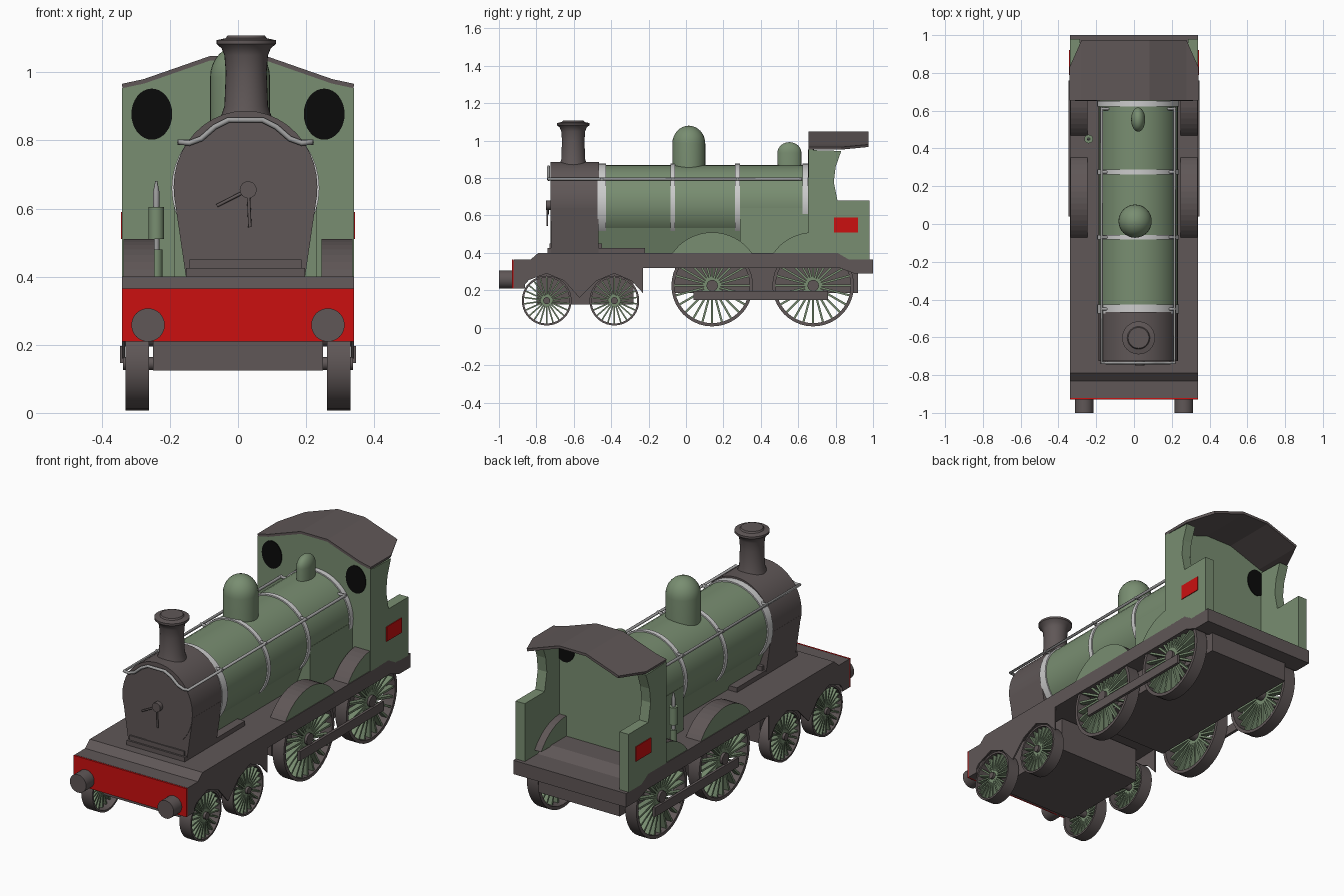
import bpy, bmesh
from math import cos, sin, pi, sqrt
from mathutils import Matrix, Vector

cube = bpy.data.objects.get("Cube")
if cube:
    bpy.data.objects.remove(cube, do_unlink=True)


def material(name, r, g, b):
    m = bpy.data.materials.new(name)
    m.use_nodes = True
    m.diffuse_color = (r, g, b, 1)
    bsdf = next(n for n in m.node_tree.nodes if n.type == 'BSDF_PRINCIPLED')
    bsdf.inputs["Base Color"].default_value = (r, g, b, 1)
    bsdf.inputs["Roughness"].default_value = 0.8
    return m


GREEN = material("sage green", .19, .27, .165)
GREY = material("warm dark grey", .115, .095, .095)
RED = material("signal red", .6, .005, .005)
SILVER = material("pale band grey", .6, .6, .6)
STEEL = material("rail grey", .35, .35, .35)
BLACK = material("window black", .003, .003, .003)


def finish(name, bm, *mats, smooth=False):
    bmesh.ops.recalc_face_normals(bm, faces=bm.faces)
    me = bpy.data.meshes.new(name)
    bm.to_mesh(me)
    bm.free()
    ob = bpy.data.objects.new(name, me)
    bpy.context.scene.collection.objects.link(ob)
    for m in mats:
        me.materials.append(m)
    if smooth:
        bpy.ops.object.select_all(action='DESELECT')
        ob.select_set(True)
        bpy.context.view_layer.objects.active = ob
        bpy.ops.object.shade_smooth_by_angle(angle=0.6)
    return ob


def to_axis(axis, u, v, d):
    return {'X': (d, u, v), 'Y': (u, d, v), 'Z': (u, v, d)}[axis]


def prism(name, axis, pts, a, b, mat, side_mat=None):
    """Extrude an outline along an axis; side_mat colours the swept faces."""
    bm = bmesh.new()
    ends = [[bm.verts.new(to_axis(axis, u, v, d)) for u, v in pts] for d in (a, b)]
    for ring in ends:
        bm.faces.new(ring)
    n = len(pts)
    for i in range(n):
        j = (i + 1) % n
        f = bm.faces.new((ends[0][i], ends[0][j], ends[1][j], ends[1][i]))
        f.material_index = 1 if side_mat else 0
    return finish(name, bm, *([mat, side_mat] if side_mat else [mat]))


def box(name, x, y, z, mat):
    return prism(name, 'Z', [(x[0], y[0]), (x[1], y[0]), (x[1], y[1]), (x[0], y[1])], *z, mat)


def lathe(name, axis, centre, profile, mat, n=32, stretch=(1, 1), smooth=True, ring=False):
    """Spin (radius, position) points about an axis; ring closes the profile on itself."""
    bm = bmesh.new()
    rows = [[bm.verts.new(to_axis(axis, centre[0] + r * stretch[0] * cos(2 * pi * k / n),
                                  centre[1] + r * stretch[1] * sin(2 * pi * k / n), d))
             for k in range(n)] for r, d in profile]
    pairs = list(zip(rows, rows[1:]))
    if ring:
        pairs.append((rows[-1], rows[0]))
    else:
        bm.faces.new(rows[0])
        bm.faces.new(rows[-1])
    for p, q in pairs:
        for k in range(n):
            j = (k + 1) % n
            bm.faces.new((p[k], p[j], q[j], q[k]))
    return finish(name, bm, mat, smooth=smooth)


def rod(name, axis, centre, r, a, b, mat, n=24):
    return lathe(name, axis, centre, [(r, a), (r, b)], mat, n)


def tube(name, pts, r, mat):
    cu = bpy.data.curves.new(name, 'CURVE')
    cu.dimensions = '3D'
    cu.bevel_depth, cu.bevel_resolution, cu.use_fill_caps = r, 2, True
    sp = cu.splines.new('POLY')
    sp.points.add(len(pts) - 1)
    for p, c in zip(sp.points, pts):
        p.co = (*c, 1)
    cu.materials.append(mat)
    ob = bpy.data.objects.new(name, cu)
    bpy.context.scene.collection.objects.link(ob)


# Footplate, buffer beam and underframe
prism("footplate", 'X', [(-.92, .3), (-.92, .365), (-.83, .365), (-.79, .4), (.81, .4), (.87, .365),
                         (1, .365), (1, .29), (.9, .29), (.82, .32), (-.23, .32)], -.34, .34, GREY)
box("buffer_beam", (-.34, .34), (-.922, -.86), (.21, .36), GREY)
box("beam_face", (-.34, .34), (-.93, -.922), (.21, .365), RED)
prism("bogie_frame", 'X', [(-.8, .31), (-.8, .125), (-.28, .125), (-.28, .31)], -.25, .25, GREY)
box("rear_frame", (-.245, .245), (-.06, .92), (.185, .33), GREY)

# Wheel: rim ring, hub and radial spokes
def wheel(label, s, y, z, r, spokes, width):
    a, b = s * .262, s * .33
    mid = (a + b) / 2 + s * .012
    lathe(label + "_rim", 'X', (y, z), [(r, a), (r, b), (r * .92, b), (r * .92, a)], GREY, 40, ring=True)
    rod(label + "_hub", 'X', (y, z), r * .14, s * .24, s * .337, GREY, 16)
    bm = bmesh.new()
    for k in range(spokes):
        m = (Matrix.Translation((mid, y, z)) @ Matrix.Rotation(2 * pi * k / spokes, 4, 'X')
             @ Matrix.Translation((0, 0, r * .52)) @ Matrix.Diagonal((.03, width, r * .84, 1)))
        bmesh.ops.create_cube(bm, size=1, matrix=m)
    finish(label + "_spokes", bm, GREEN)


def splasher(label, s, y):
    r, base = .26, .145
    half = sqrt(r * r - base * base)
    end = math_angle = Vector((half, base)).angle(Vector((1, 0)))
    arc = [(y + r * cos(end + (pi - 2 * end) * k / 16), .25 + r * sin(end + (pi - 2 * math_angle) * k / 16))
           for k in range(17)]
    prism(label, 'X', arc, s * .245, s * .336, GREEN, GREY)


for s, side in ((1, "left"), (-1, "right")):
    for y, n in ((-.745, "front"), (-.383, "second")):
        wheel(f"{side}_{n}_bogie_wheel", s, y, .145, .133, 22, .008)
    for y, n in ((.14, "driving"), (.68, "trailing")):
        wheel(f"{side}_{n}_wheel", s, y, .222 + .003, .218, 24, .011)
        splasher(f"{side}_{n}_splasher", s, y)
    # Scalloped skirt around the bogie wheels
    prism(side + "_skirt", 'X', [(-.92, .34), (-.92, .21), (-.88, .21), (-.84, .255), (-.745, .29), (-.65, .25),
                                 (-.57, .16), (-.48, .25), (-.383, .29), (-.29, .25), (-.23, .185),
                                 (-.23, .34)], s * .332, s * .34, GREY)
    box(side + "_coupling_rod", sorted((s * .331, s * .346)), (.04, .76), (.147, .197), GREY)
    rod(side + "_buffer", 'Y', (s * .264, .258), .049, -1, -.92, GREY)
    # Cab side with cutaway, number plate and front window
    prism(side + "_cab_side", 'X', [(.66, .398), (.66, .95), (.83, .945), (.8, .86), (.79, .78), (.81, .68),
                                    (.98, .68), (.98, .362), (.87, .362), (.81, .398)],
          s * .285, s * .34, GREEN)
    box(side + "_cab_plate", sorted((s * .338, s * .344)), (.79, .92), (.51, .59), RED)
    lathe(side + "_cab_window", 'Y', (s * .253, .877), [(1, .651), (1, .684)], BLACK,
          stretch=(.06, .075))

# Cab front and faceted roof
ROOF = [(-.34, .953), (-.275, .967), (-.08, 1.035), (.08, 1.035), (.275, .967), (.34, .953)]
prism("cab_front", 'Y', [(-.34, .398)] + ROOF + [(.34, .398)], .655, .68, GREEN)
bm = bmesh.new()
near = [bm.verts.new((x, .655, z + .006)) for x, z in ROOF]
far = [bm.verts.new((x, .83 if abs(x) > .3 else .975, z + .006)) for x, z in ROOF]
for i in range(len(ROOF) - 1):
    bm.faces.new((near[i], near[i + 1], far[i + 1], far[i]))
roof = finish("cab_roof", bm, GREY)
mod = roof.modifiers.new("thickness", 'SOLIDIFY')
mod.thickness, mod.offset = .014, 0

# Boiler, smokebox, saddle and firebox
CX, CZ = .022, .66
rod("boiler", 'Y', (CX, CZ), .21, -.47, .66, GREEN, 40)
lathe("smokebox", 'Y', (CX, CZ + .003), [(1, -.725), (1, -.465)], GREY, 40, (.211, .224))
for label, a, b, mat in (("smokebox_saddle", -.722, -.468, GREY), ("firebox", .29, .658, GREEN)):
    low = .175 if mat == GREY else .21
    prism(label, 'Y', [(CX - low, .4), (CX + low, .4), (CX + .21, .64), (CX - .21, .64)], a, b, mat)
prism("boiler_cradle", 'Y', [(CX - .12, .4), (CX + .12, .4), (CX + .17, .54), (CX - .17, .54)],
      -.47, .3, GREEN)
box("saddle_base", (CX - .175, CX + .175), (-.74, -.22), (.395, .425), GREY)
box("saddle_step", (CX - .165, CX + .165), (-.73, -.45), (.42, .45), GREY)
for i, (y, w) in enumerate(((-.45, .045), (-.07, .025), (.275, .025), (.637, .028))):
    rod(f"boiler_band_{i + 1}", 'Y', (CX, CZ), .217, y - w / 2, y + w / 2, SILVER, 40)

# Smokebox door hub and handles
rod("door_hub", 'Y', (.03, .655), .025, -.748, -.72, GREY, 16)
tube("door_handle_long", [(.03, -.738, .655), (-.062, -.738, .608)], .005, GREY)
tube("door_handle_short", [(.03, -.742, .655), (.035, -.742, .545)], .005, GREY)

# Chimney and domes
lathe("chimney", 'Z', (CX + .002, -.603),
      [(.085, .84), (.064, .9), (.06, 1.0), (.064, 1.05), (.072, 1.07), (.087, 1.083), (.087, 1.094),
       (.06, 1.1), (.055, 1.108)], GREY)


def dome(name, centre, r, base, spring, top, stretch):
    cap = [(r * cos(t * pi / 16), spring + (top - spring) * sin(t * pi / 16)) for t in range(8)]
    lathe(name, 'Z', centre, [(r, base)] + cap + [(.002, top)], GREEN, 32, stretch)


dome("steam_dome", (.006, .015), .088, .8, .985, 1.08, (1, 1))
dome("safety_valve_cover", (CX, .553), .064, .82, .935, .992, (.58, 1))

# Handrail wrapping the boiler and its posts
bow = [(.193, .795), (.165, .792), (.13, .805), (.09, .84), (.05, .86)]
path = [(CX - x, -.735, z) for x, z in bow] + [(CX + x, -.735, z) for x, z in reversed(bow)]
tube("handrail", [(CX - .193, .62, .795)] + path + [(CX + .193, .62, .795)], .008, STEEL)
for s in (-1, 1):
    for y in (-.45, -.07, .275, .61):
        tube("handrail_post", [(CX + s * .15, y, .795), (CX + s * .2, y, .795)], .008, STEEL)

# Brake pump beside the firebox
PUMP = (-.24, .45)
for name, r, a, b, mat in (("pump_base", .018, .4, .48, GREEN), ("pump_cylinder", .023, .51, .605, GREEN),
                           ("pump_rod", .009, .48, .51, STEEL)):
    rod(name, 'Z', PUMP, r, a, b, mat, 16)
lathe("pump_spike", 'Z', PUMP, [(.009, .605), (.009, .65), (.003, .68)], STEEL, 12)
